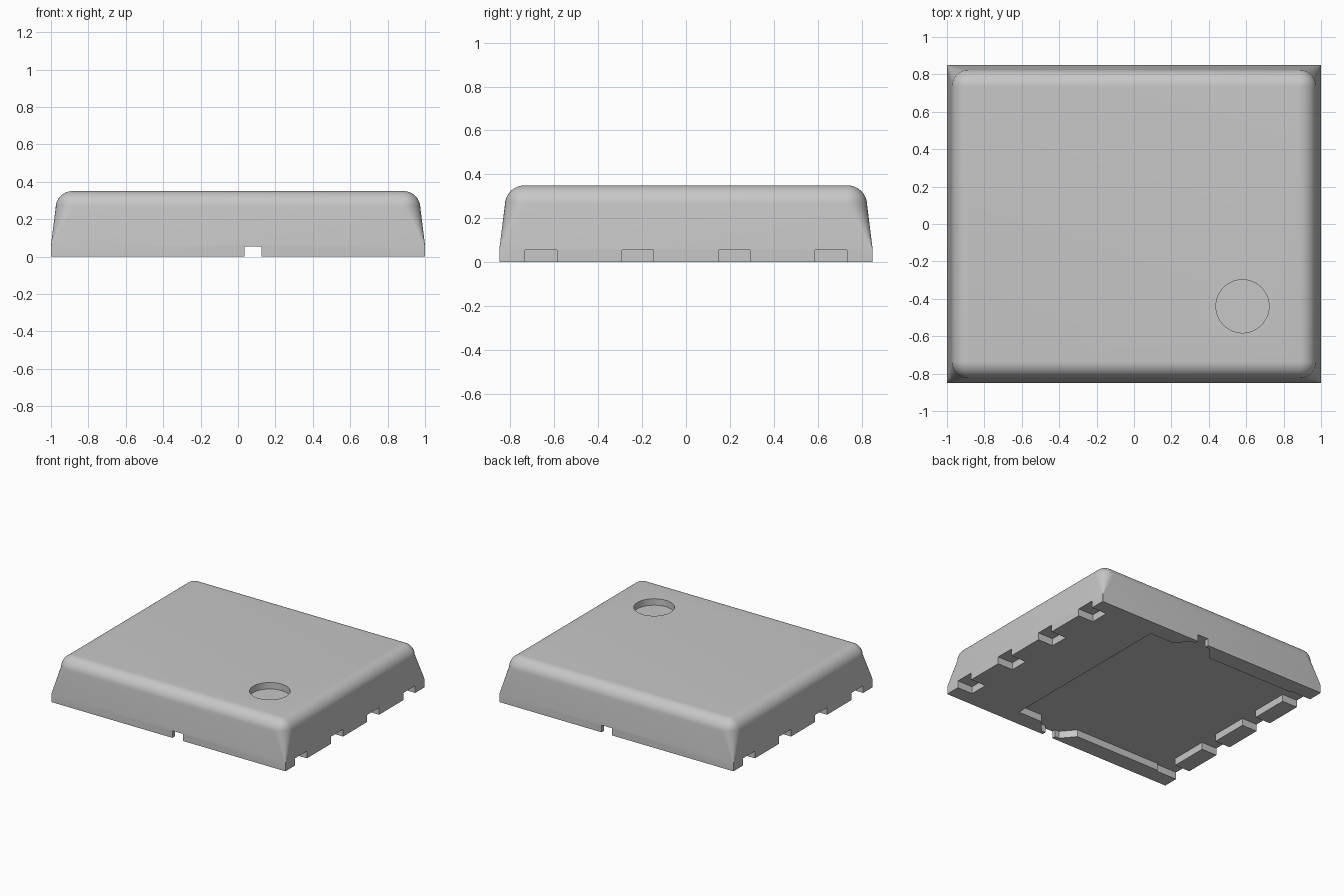
import bpy, bmesh, math

if "Cube" in bpy.data.objects:
    bpy.data.objects.remove(bpy.data.objects["Cube"], do_unlink=True)

HALF_X, HALF_Y, HEIGHT = 1.0, 0.85, 0.35
RECESS = 0.055      # depth of everything cut into the underside
WALL = 0.13         # thickness of the rim
FILLET = 0.09
TAPER = 0.025

grey = bpy.data.materials.new("light_grey")
grey.use_nodes = True
grey.diffuse_color = (0.57, 0.57, 0.57, 1)
grey.node_tree.nodes["Principled BSDF"].inputs["Base Color"].default_value = (0.57, 0.57, 0.57, 1)


def make_object(name, bm):
    bmesh.ops.recalc_face_normals(bm, faces=bm.faces)
    mesh = bpy.data.meshes.new(name)
    bm.to_mesh(mesh)
    bm.free()
    mesh.materials.append(grey)
    obj = bpy.data.objects.new(name, mesh)
    bpy.context.collection.objects.link(obj)
    return obj


def loft(name, loops):
    """Skin a stack of closed loops and cap both ends."""
    bm = bmesh.new()
    rings = [[bm.verts.new(p) for p in loop] for loop in loops]
    n = len(rings[0])
    for low, high in zip(rings, rings[1:]):
        for i in range(n):
            j = (i + 1) % n
            bm.faces.new((low[i], low[j], high[j], high[i]))
    bm.faces.new(rings[0][::-1])
    bm.faces.new(rings[-1])
    return make_object(name, bm)


def prism(name, outline, z0, z1):
    return loft(name, [[(x, y, z) for x, y in outline] for z in (z0, z1)])


def box(name, x0, x1, y0, y1):
    return prism(name, [(x0, y0), (x1, y0), (x1, y1), (x0, y1)], -0.1, RECESS)


def rounded_ring(inset, radius, z, steps=8):
    ring = []
    for quarter, (sx, sy) in enumerate([(1, 1), (-1, 1), (-1, -1), (1, -1)]):
        cx = sx * (HALF_X - inset - radius)
        cy = sy * (HALF_Y - inset - radius)
        for k in range(steps + 1):
            a = (quarter + k / steps) * math.pi / 2
            ring.append((cx + radius * math.cos(a), cy + radius * math.sin(a), z))
    return ring


# Tapered cover: square corners at the base, rounded shoulders at the top
sharp = 0.003
rings = [rounded_ring(0, sharp, 0), rounded_ring(0, sharp, RECESS + 0.005)]
for k in range(11):
    a = k / 10 * math.pi / 2
    rings.append(rounded_ring(TAPER + FILLET * (1 - math.cos(a)),
                              max(FILLET * math.cos(a), sharp),
                              HEIGHT - FILLET + FILLET * math.sin(a)))
cover = loft("cover", rings)

# Underside recess, widened around the cable slot at front and back
slot_x, edge_y, relief_y = 0.08, HALF_Y - WALL, 0.82
near, far = 0.08, 0.165
back = [(0.45, edge_y), (slot_x + far, edge_y), (slot_x + near, relief_y),
        (slot_x - near, relief_y), (slot_x - far, edge_y), (WALL - HALF_X, edge_y)]
front = [(x, -y) for x, y in reversed(back)]
cutters = [prism("recess_cutter", back + front, -0.1, RECESS),
           box("slot_cutter", slot_x - 0.045, slot_x + 0.045, -1, 1)]

# Four clip notches along each side
for side in (-1, 1):
    for y in (-0.66, -0.22, 0.22, 0.66):
        x0, x1 = sorted((side * (HALF_X - WALL), side * 1.1))
        if side < 0:
            x1 += 0.05      # open into the recess
        cutters.append(box("notch_cutter", x0, x1, y - 0.0725, y + 0.0725))

# Shallow round dimple in the top
circle = [(0.58 + 0.142 * math.cos(t * math.tau / 64),
           -0.44 + 0.142 * math.sin(t * math.tau / 64)) for t in range(64)]
cutters.append(prism("dimple_cutter", circle, HEIGHT - 0.05, HEIGHT + 0.1))

bpy.ops.object.select_all(action='DESELECT')
bpy.context.view_layer.objects.active = cover
cover.select_set(True)
for cutter in cutters:
    cutter.hide_render = True
    mod = cover.modifiers.new("cut", 'BOOLEAN')
    mod.operation, mod.solver, mod.object = 'DIFFERENCE', 'EXACT', cutter
    bpy.ops.object.modifier_apply(modifier=mod.name)
    bpy.data.objects.remove(cutter, do_unlink=True)

bpy.ops.object.shade_smooth_by_angle(angle=math.radians(30))
